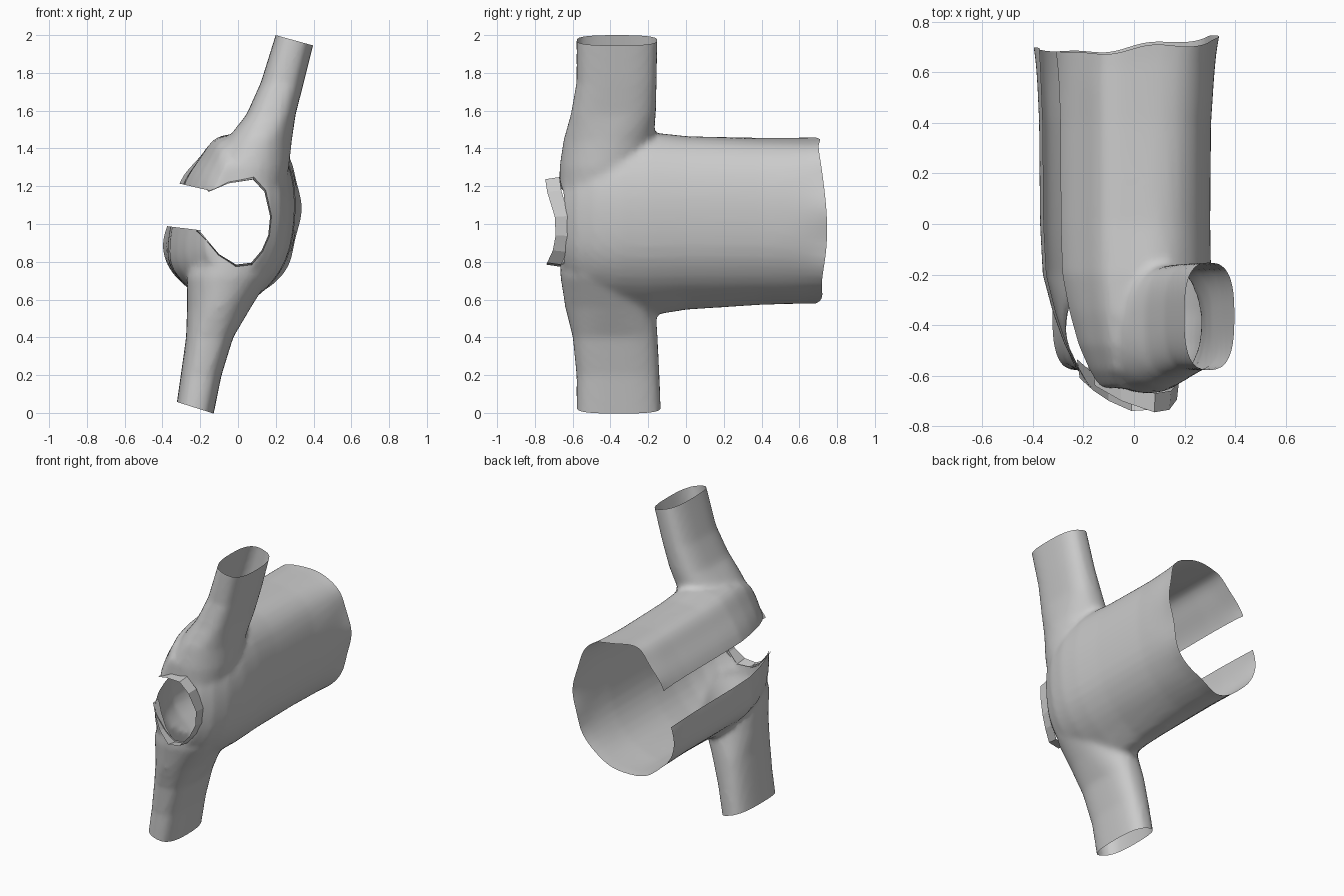
import bpy, bmesh, math
from mathutils import Vector

if "Cube" in bpy.data.objects:
    bpy.data.objects.remove(bpy.data.objects["Cube"])


def closed_spline(pts, n=4):
    """Closed Catmull-Rom curve through 2D points."""
    out, k = [], len(pts)
    for i in range(k):
        p0, p1, p2, p3 = (Vector(pts[(i + j) % k]) for j in (-1, 0, 1, 2))
        for s in range(n):
            t = s / n
            out.append(0.5 * (2 * p1 + (p2 - p0) * t + (2 * p0 - 5 * p1 + 4 * p2 - p3) * t * t
                              + (3 * p1 - p0 - 3 * p2 + p3) * t ** 3))
    return out


def loft(bm, rings, closed=True, caps=True):
    rows = [[bm.verts.new(p) for p in r] for r in rings]
    n = len(rows[0])
    for a, b in zip(rows, rows[1:]):
        for i in range(n if closed else n - 1):
            j = (i + 1) % n
            bm.faces.new((a[i], a[j], b[j], b[i]))
    if caps:
        bm.faces.new(rows[0][::-1])
        bm.faces.new(rows[-1])


def to_object(bm, name):
    me = bpy.data.meshes.new(name)
    bm.to_mesh(me)
    bm.free()
    ob = bpy.data.objects.new(name, me)
    bpy.context.collection.objects.link(ob)
    return ob


def cut_window(bm, poly, inside):
    """Cut a convex xz window through the faces accepted by inside()."""
    planes = []
    for a, b in zip(poly, poly[1:] + poly[:1]):
        planes.append((Vector((a[0], 0, a[1])), Vector((b[1] - a[1], 0, a[0] - b[0]))))
    for co, no in planes:
        fs = [f for f in bm.faces if inside(f.calc_center_median())]
        geom = set(fs)
        for f in fs:
            geom.update(f.edges)
            geom.update(f.verts)
        bmesh.ops.bisect_plane(bm, geom=list(geom), plane_co=co, plane_no=no, dist=1e-5)
    dead = []
    for f in bm.faces:
        c = f.calc_center_median()
        if inside(c):
            side = [(c - co).dot(no) for co, no in planes]
            if max(side) < 0 or min(side) > 0:
                dead.append(f)
    bmesh.ops.delete(bm, geom=dead, context='FACES')


def trim(bm, co, no):
    bmesh.ops.bisect_plane(bm, geom=bm.verts[:] + bm.edges[:] + bm.faces[:],
                           plane_co=co, plane_no=no, clear_outer=True)


# large sleeve running front to back, as a solid
bm = bmesh.new()
section = closed_spline([(0.285, 1.3), (0.315, 1.08), (0.27, 0.82), (0.13, 0.64), (-0.1, 0.57),
                         (-0.285, 0.675), (-0.378, 0.8), (-0.365, 1.0), (-0.295, 1.22),
                         (-0.21, 1.35), (-0.12, 1.455), (0.02, 1.46), (0.19, 1.42)])
rings = []
# y, left scale, right scale, height scale, swelling toward the branch
for y, sl, sr, sz, dip in [(0.8, 1.04, 1.08, 0.99, 0), (0.65, 1.01, 1.02, 0.98, 0),
                           (0.4, 0.98, 0.97, 0.975, 0.01), (0.0, 0.97, 0.96, 0.98, 0.035),
                           (-0.2, 0.94, 0.97, 1.0, 0.06), (-0.35, 0.83, 0.95, 0.99, 0.06),
                           (-0.48, 0.7, 0.87, 0.95, 0.03), (-0.58, 0.55, 0.73, 0.86, 0),
                           (-0.65, 0.42, 0.53, 0.66, 0)]:
    ring = []
    for p in section:
        x = -0.02 + (p.x + 0.02) * (sl if p.x < -0.02 else sr)
        z = 1.02 + (p.y - 1.02) * sz
        if p.y < 0.8:
            z -= dip * math.exp(-((x + 0.07) / 0.12) ** 2)
        elif p.y > 1.3:
            z += 0.6 * dip * math.exp(-((x - 0.1) / 0.12) ** 2)
        ring.append((x, y, z))
    rings.append(ring)
loft(bm, rings)

# branch crossing it, from the foot to the upper end: x, z, half width, front y, back y
rings = []
for x, z, h, y0, y1 in [(-0.24, -0.06, 0.1, -0.58, -0.13), (-0.195, 0.2, 0.108, -0.58, -0.14),
                        (-0.15, 0.4, 0.125, -0.6, -0.15), (-0.1, 0.56, 0.17, -0.64, -0.16),
                        (-0.05, 0.72, 0.22, -0.665, -0.2), (0.02, 1.0, 0.19, -0.67, -0.25),
                        (0.06, 1.3, 0.21, -0.67, -0.2), (0.11, 1.44, 0.175, -0.65, -0.17),
                        (0.175, 1.58, 0.13, -0.61, -0.16), (0.235, 1.75, 0.114, -0.58, -0.155),
                        (0.322, 2.06, 0.104, -0.58, -0.15)]:
    ring = []
    e = 0.95 if 0.5 < z < 1.5 else 0.72
    for i in range(32):
        a = math.tau * i / 32
        c, s = math.cos(a), math.sin(a)
        ring.append((x + h * math.copysign(abs(c) ** e, c),
                     (y0 + y1) / 2 + (y1 - y0) / 2 * math.copysign(abs(s) ** e, s), z))
    rings.append(ring)
loft(bm, rings)
bmesh.ops.recalc_face_normals(bm, faces=bm.faces)
solid = to_object(bm, "blend_helper")

# fuse both into one smooth skin
rm = solid.modifiers.new("fuse", 'REMESH')
rm.mode, rm.voxel_size = 'VOXEL', 0.02
sm = solid.modifiers.new("soften", 'SMOOTH')
sm.factor, sm.iterations = 0.5, 4
dg = bpy.context.evaluated_depsgraph_get()
bm = bmesh.new()
bm.from_object(solid, dg)
bpy.data.objects.remove(solid)

# open the ends
trim(bm, (0.3, 0, 1.972), (0.055, 0, 0.2))
trim(bm, (-0.235, 0, 0.03), (-0.06, 0, -0.19))
trim(bm, (0, 0.705, 1), (0, 1, 0))

# front hole and the slit along the left side
hole = [(-0.19, 1.1), (-0.14, 1.18), (-0.05, 1.215), (0.08, 1.235), (0.14, 1.17), (0.17, 1.04),
        (0.16, 0.94), (0.125, 0.86), (0.07, 0.79), (-0.01, 0.785), (-0.1, 0.84), (-0.2, 0.96)]
cut_window(bm, hole, lambda c: c.y < -0.4)
slit = [(-0.1, 1.165), (-0.1, 0.955), (-0.55, 1.01), (-0.55, 1.27)]
cut_window(bm, slit, lambda c: c.x < -0.05 and 0.5 < c.z < 1.6)

# uneven back rim, shorter on the slit side
for v in bm.verts:
    if v.co.y > 0.5:
        t = (v.co.y - 0.5) / 0.205
        v.co.y += t * (0.018 * math.cos((v.co.z - 0.95) * 6) + 0.006 * math.sin(v.co.x * 22)
                       + 0.02 * math.tanh((v.co.x + 0.05) * 10))
        v.co.x += 0.008 * t * t * math.sin(v.co.z * 19)
shell = to_object(bm, "branched_shell")

# thin collar strip around the front hole: x, z, front y
bm = bmesh.new()
strip = [(-0.155, 1.17, -0.64), (-0.05, 1.215, -0.7), (0.08, 1.237, -0.745), (0.14, 1.17, -0.735),
         (0.17, 1.04, -0.695), (0.16, 0.94, -0.69), (0.125, 0.86, -0.705), (0.07, 0.795, -0.735),
         (-0.01, 0.785, -0.74), (-0.1, 0.84, -0.7), (-0.16, 0.905, -0.66), (-0.215, 0.965, -0.61)]
loft(bm, [[(x, y, z) for x, z, y in strip],
          [(x * 1.05, y + 0.075, 1.01 + (z - 1.01) * 1.05) for x, z, y in strip]],
     closed=False, caps=False)
to_object(bm, "front_collar")

bpy.ops.object.select_all(action='DESELECT')
shell.select_set(True)
bpy.context.view_layer.objects.active = shell
bpy.ops.object.shade_smooth_by_angle(angle=math.radians(35))
